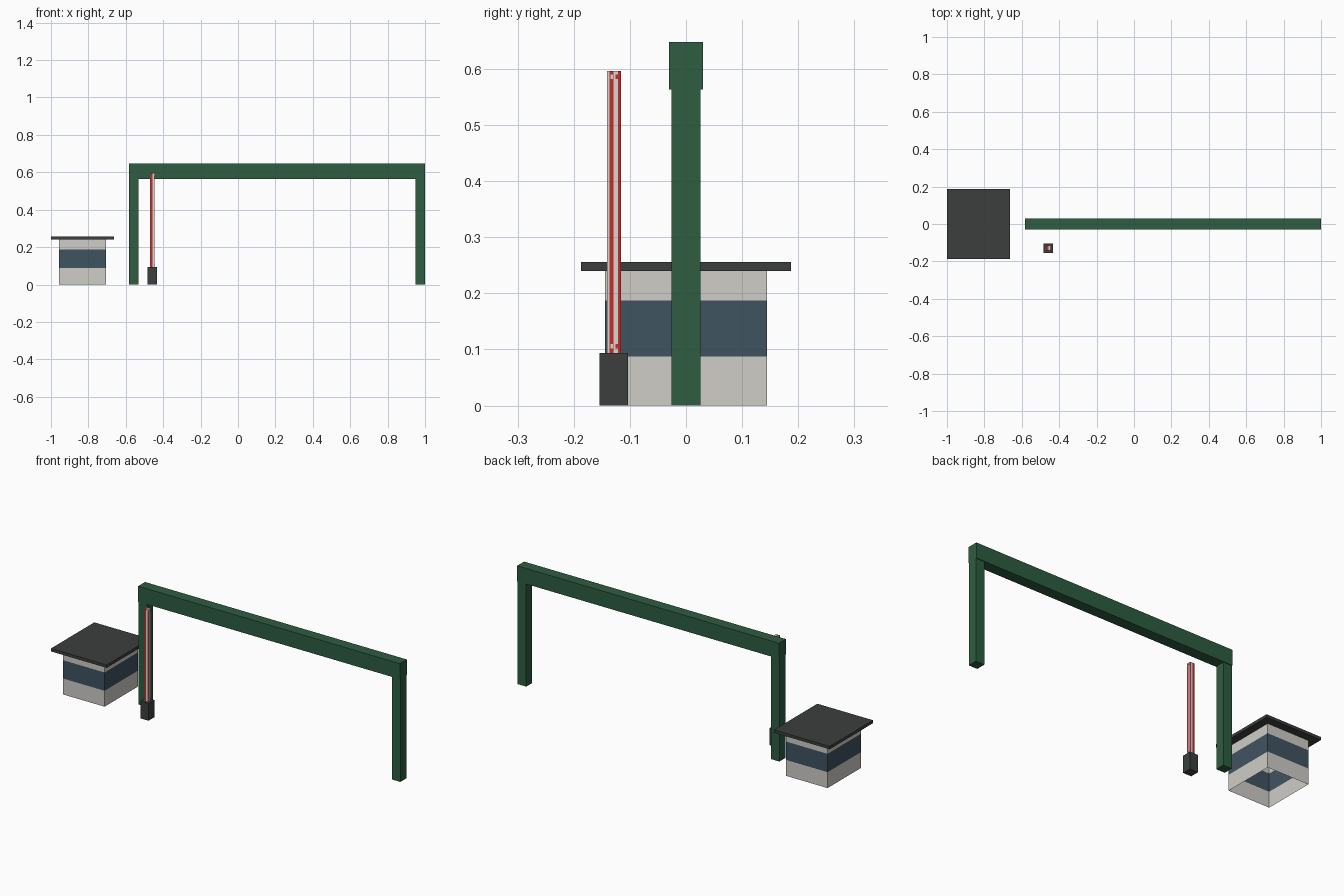
import bpy, bmesh

if "Cube" in bpy.data.objects:
    bpy.data.objects.remove(bpy.data.objects["Cube"])


def mat(name, r, g, b):
    m = bpy.data.materials.new(name)
    lin = [((c / 255 + 0.055) / 1.055) ** 2.4 for c in (r, g, b)]
    m.diffuse_color = (*lin, 1)
    m.use_nodes = True
    m.node_tree.nodes["Principled BSDF"].inputs["Base Color"].default_value = m.diffuse_color
    return m


GREEN = mat("green_paint", 46, 93, 66)
CONCRETE = mat("pale_concrete", 207, 205, 198)
GLASS = mat("blue_glass", 64, 83, 97)
DARK = mat("dark_grey", 60, 63, 63)
RED = mat("signal_red", 196, 44, 44)
WHITE = mat("off_white", 218, 215, 207)


def box(name, lo, hi, mats, cuts=(), rule=None, drop_bottom=False):
    """Box from corner to corner; cuts are (axis, position) slices, rule picks a material per face."""
    bm = bmesh.new()
    bmesh.ops.create_cube(bm, size=1)
    for v in bm.verts:
        v.co = [lo[i] if v.co[i] < 0 else hi[i] for i in range(3)]
    for axis, pos in cuts:
        co, no = [0, 0, 0], [0, 0, 0]
        co[axis], no[axis] = pos, 1
        bmesh.ops.bisect_plane(bm, geom=bm.verts[:] + bm.edges[:] + bm.faces[:],
                               dist=1e-6, plane_co=co, plane_no=no)
    bm.normal_update()
    if rule:
        for f in bm.faces:
            f.material_index = rule(f.calc_center_median(), f.normal)
    if drop_bottom:
        bmesh.ops.delete(bm, geom=[f for f in bm.faces if abs(f.normal.z) > 0.5],
                         context='FACES')
    me = bpy.data.meshes.new(name)
    bm.to_mesh(me)
    bm.free()
    for m in mats:
        me.materials.append(m)
    ob = bpy.data.objects.new(name, me)
    bpy.context.collection.objects.link(ob)
    return ob


# Gantry: two posts and a slightly wider beam
for side, x in (("left", -0.583), ("right", 0.948)):
    box(side + "_post", (x, -0.026, 0), (x + 0.052, 0.026, 0.563), [GREEN])
box("beam", (-0.583, -0.03, 0.563), (1.0, 0.03, 0.648), [GREEN])

# Booth: open shell with a window band all round, under a flat roof
box("booth_walls", (-0.957, -0.144, 0), (-0.706, 0.144, 0.24), [CONCRETE, GLASS],
    cuts=[(2, 0.087), (2, 0.187)],
    rule=lambda c, n: int(0.087 < c.z < 0.187), drop_bottom=True)
box("booth_roof", (-1.0, -0.187, 0.24), (-0.663, 0.187, 0.256), [DARK])

# Barrier: base block and raised arm with lengthwise stripes
box("barrier_base", (-0.483, -0.154, 0), (-0.433, -0.103, 0.094), [DARK])
X0, X1, Y0, Y1 = -0.4705, -0.4455, -0.141, -0.116


def stripe(c, n):
    if abs(n.x) > 0.5:
        t = (c.y - Y0) / (Y1 - Y0)
        return int(0.2 < t < 0.48 or t > 0.78)
    t = (c.x - X0) / (X1 - X0)
    if n.y > 0.5:
        return int(t < 0.45)
    return int(0.15 < t < 0.55)


box("barrier_arm", (X0, Y0, 0.094), (X1, Y1, 0.596), [WHITE, RED],
    cuts=[(1, Y0 + 0.025 * t) for t in (0.2, 0.48, 0.78)] +
         [(0, X0 + 0.025 * t) for t in (0.15, 0.45, 0.55)], rule=stripe)

# Small marks near both ends of the arm
for end, z in (("lower", 0.102), ("upper", 0.582)):
    for tone, y, m in (("white", -0.1345, WHITE), ("red", -0.1255, RED)):
        box(f"{end}_{tone}_mark", (X1 - 0.001, y, z), (X1 + 0.0005, y + 0.004, z + 0.008), [m])
